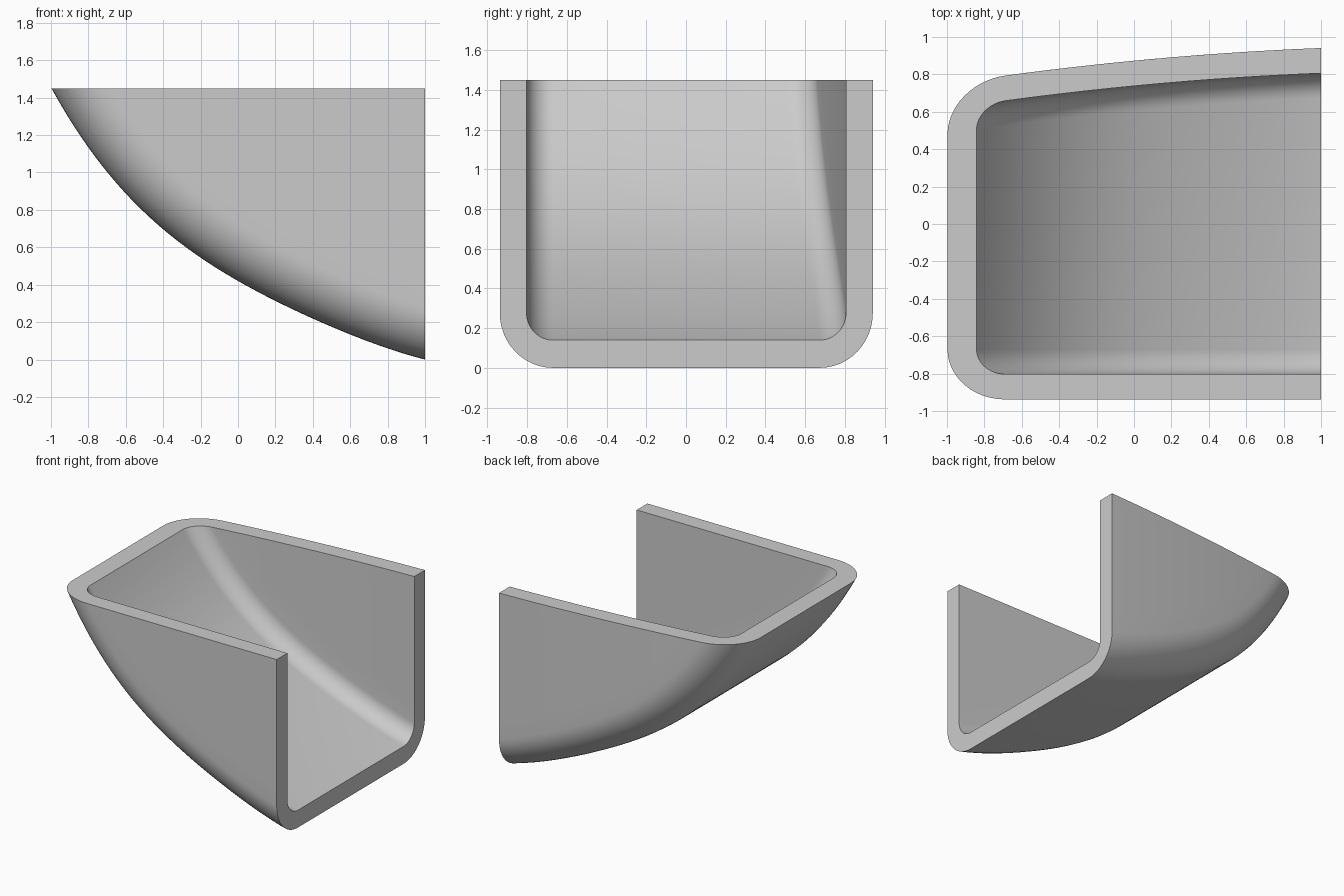
import bpy, bmesh, math
from mathutils import Vector

cube = bpy.data.objects.get("Cube")
if cube:
    bpy.data.objects.remove(cube)

WALL, RADIUS = 0.135, 0.268      # shell thickness, outer edge rounding
TOP, FRONT = 1.45, -0.938
STEPS = 64


def keel(x):
    """Height of the curved underside."""
    return 0.42 - 0.572 * x + 0.2205 * x**2 - 0.1555 * x**3 + 0.087 * x**4


def keel_normal(x):
    slope = -0.572 + 0.441 * x - 0.4665 * x**2 + 0.348 * x**3
    return Vector((-slope, 1)).normalized()


def back(x):
    """Gently bowed back wall."""
    return 0.873 + 0.096 * x - 0.028 * x**2


def half_profile(inset):
    """Wall and rounded edge as (height above keel, inset from side)."""
    r = RADIUS - inset
    wall = [(1.9 + (RADIUS - 1.9) * i / 12, inset) for i in range(12)]
    arc = [(RADIUS - r * math.sin(a), RADIUS - r * math.cos(a))
           for a in (math.pi / 2 * i / 12 for i in range(13))]
    return wall + arc


# U-shaped section: outside front to back, then inside back to front
outer = [(d, e) for d, e in half_profile(0)]
inner = [(d, e) for d, e in half_profile(WALL)]
section = ([(d, e, False) for d, e in outer] + [(d, e, True) for d, e in outer[::-1]]
           + [(d, e, True) for d, e in inner] + [(d, e, False) for d, e in inner[::-1]])

# Sweep the section along the keel
bm = bmesh.new()
rings = []
for i in range(STEPS + 1):
    x = -1.03 + 2.06 * i / STEPS
    n = keel_normal(x)
    ring = []
    for d, e, is_back in section:
        px, pz = x + n.x * d, keel(x) + n.y * d
        ring.append(bm.verts.new((px, back(px) - e if is_back else FRONT + e, pz)))
    rings.append(ring)
for a, b in zip(rings, rings[1:]):
    for k in range(len(section)):
        m = (k + 1) % len(section)
        bm.faces.new((a[k], a[m], b[m], b[k]))
for ring in (rings[0], rings[-1]):
    bm.faces.new(ring)
bmesh.ops.triangulate(bm, faces=[f for f in bm.faces if len(f.verts) > 4])

# Trim flat at the rim and at the open end, capping each cut
for co, normal in (((0, 0, TOP), (0, 0, 1)), ((1, 0, 0), (1, 0, 0))):
    bmesh.ops.bisect_plane(bm, geom=bm.verts[:] + bm.edges[:] + bm.faces[:], dist=1e-6,
                           plane_co=co, plane_no=normal, clear_outer=True)
    rim = [e for e in bm.edges if e.is_boundary]
    bmesh.ops.triangle_fill(bm, edges=rim, use_beauty=True, normal=normal)
bmesh.ops.recalc_face_normals(bm, faces=bm.faces[:])

mesh = bpy.data.meshes.new("scoop_shell")
bm.to_mesh(mesh)
bm.free()
shell = bpy.data.objects.new("scoop_shell", mesh)
bpy.context.collection.objects.link(shell)

# Plain grey
grey = bpy.data.materials.new("light_grey")
grey.use_nodes = True
colour = (0.6, 0.6, 0.6, 1)
grey.diffuse_color = colour
grey.node_tree.nodes["Principled BSDF"].inputs["Base Color"].default_value = colour
mesh.materials.append(grey)

bpy.context.view_layer.objects.active = shell
shell.select_set(True)
bpy.ops.object.shade_smooth_by_angle(angle=math.radians(30))
